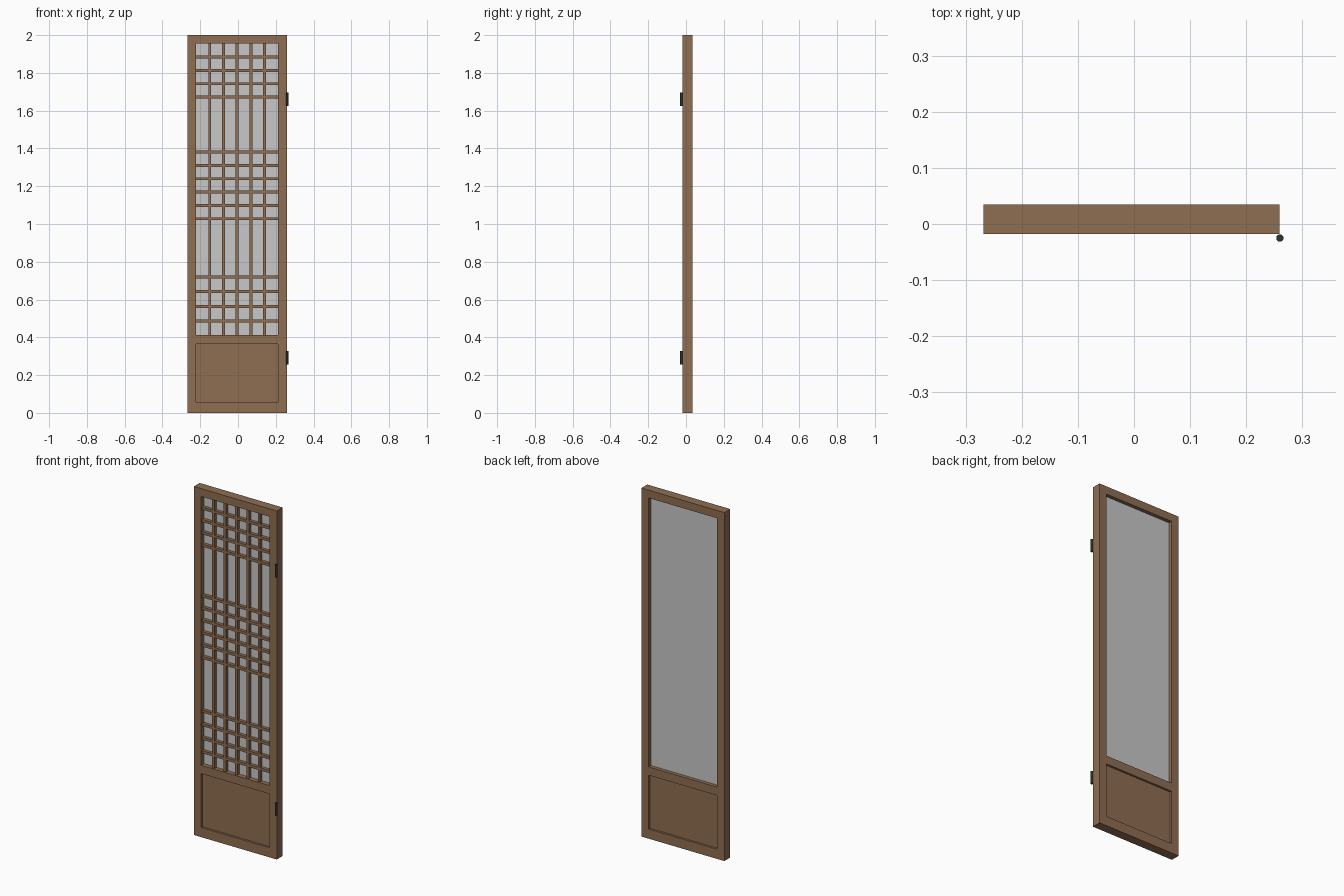
import bpy, bmesh, math

if "Cube" in bpy.data.objects:
    bpy.data.objects.remove(bpy.data.objects["Cube"])


def material(name, rgb):
    m = bpy.data.materials.new(name)
    m.diffuse_color = (*rgb, 1)
    m.use_nodes = True
    m.node_tree.nodes["Principled BSDF"].inputs["Base Color"].default_value = m.diffuse_color
    return m


WOOD = material("brown wood", (0.275, 0.156, 0.084))
GLASS = material("pale grey glass", (0.578, 0.578, 0.578))
METAL = material("dark metal", (0.028, 0.028, 0.030))


def pierced_slab(name, xs, zs, y0, y1, hole, mat):
    """Upright slab on an x/z grid, with the cells where hole(i, j) is true left open."""
    bm = bmesh.new()
    verts = [[bm.verts.new((x, y0, z)) for z in zs] for x in xs]
    for i in range(len(xs) - 1):
        for j in range(len(zs) - 1):
            if not hole(i, j):
                bm.faces.new((verts[i][j], verts[i + 1][j],
                              verts[i + 1][j + 1], verts[i][j + 1]))
    # thicken towards the back, keeping the front faces
    ext = bmesh.ops.extrude_face_region(bm, geom=bm.faces[:], use_keep_orig=True)
    for v in ext["geom"]:
        if isinstance(v, bmesh.types.BMVert):
            v.co.y = y1
    bmesh.ops.delete(bm, geom=[v for v in bm.verts if not v.link_faces], context='VERTS')
    bmesh.ops.recalc_face_normals(bm, faces=bm.faces[:])
    me = bpy.data.meshes.new(name)
    bm.to_mesh(me)
    bm.free()
    me.materials.append(mat)
    ob = bpy.data.objects.new(name, me)
    bpy.context.collection.objects.link(ob)
    return ob


def solid(i, j):
    return False


# main dimensions
X0, X1 = -0.268, 0.259          # door width
L, R = -0.222, 0.213            # opening width
Y0, Y1 = -0.018, 0.035          # door thickness
P0, P1 = 0.055, 0.364           # lower panel height
G0, G1 = 0.412, 1.955           # window height

# frame: two stiles and three rails around the panel and window openings
pierced_slab("door_frame", [X0, L, R, X1], [0, P0, P1, G0, G1, 2.0], Y0, Y1,
             lambda i, j: i == 1 and j in (1, 3), WOOD)

# recessed lower panel and window pane
pierced_slab("lower_panel", [L, R], [P0, P1], Y0 + 0.012, Y1 - 0.012, solid, WOOD)
pierced_slab("window_pane", [L, R], [G0, G1], 0.008, 0.014, solid, GLASS)

# lattice: five upright bars crossed by three groups of horizontal bars
HALF = 0.0075
bar_x = [L + (R - L) * k / 6 for k in range(1, 6)]
bar_z = ([0.486 + 0.078 * k for k in range(4)]
         + [1.028 + 0.0706 * k for k in range(6)]
         + [1.672 + 0.0707 * k for k in range(4)])


def bar_edges(lo, centres, hi):
    return [lo] + [c + s for c in centres for s in (-HALF, HALF)] + [hi]


pierced_slab("lattice", bar_edges(L, bar_x, R), bar_edges(G0, bar_z, G1),
             -0.010, 0.0085, lambda i, j: i % 2 == 0 and j % 2 == 0, WOOD)

# hinge barrels on the front right edge
for label, z in (("lower", 0.292), ("upper", 1.66)):
    bpy.ops.mesh.primitive_cylinder_add(vertices=24, radius=0.0065, depth=0.072,
                                        location=(0.260, -0.025, z))
    hinge = bpy.context.object
    hinge.name = label + "_hinge"
    hinge.data.materials.append(METAL)
    bpy.ops.object.shade_smooth_by_angle(angle=math.radians(30))
